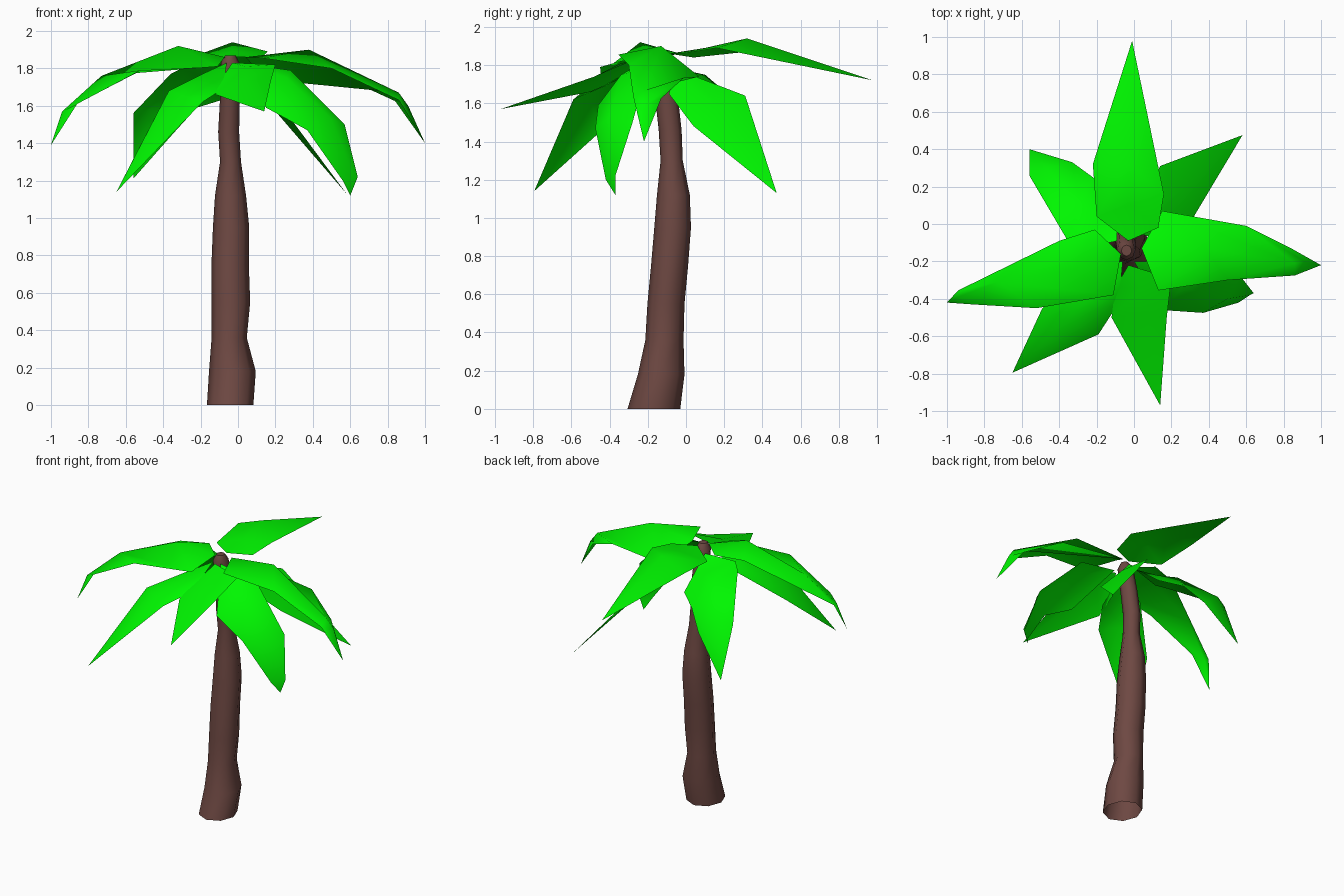
import bpy, math


def material(name, rgb):
    m = bpy.data.materials.new(name)
    m.diffuse_color = (*rgb, 1)
    return m


BARK = material("bark", (0.155, 0.065, 0.055))
GREEN = material("leaf_green", (0.0, 0.93, 0.0))


def add_mesh(name, verts, faces, mat):
    me = bpy.data.meshes.new(name)
    me.from_pydata(verts, [], faces)
    me.materials.append(mat)
    for p in me.polygons:
        p.use_smooth = len(p.vertices) < 5      # end cap stays flat
    me.update()
    ob = bpy.data.objects.new(name, me)
    bpy.context.collection.objects.link(ob)
    return ob


# Trunk: low-sided rings following a gentle bend (z, x, y, rx, ry), open below
SIDES = 8
RINGS = [
    (0.00, -0.042, -0.168, 0.124, 0.138),
    (0.18, -0.030, -0.130, 0.125, 0.122),
    (0.36, -0.047, -0.113, 0.094, 0.100),
    (0.55, -0.038, -0.105, 0.103, 0.097),
    (0.75, -0.042, -0.086, 0.100, 0.097),
    (0.95, -0.037, -0.070, 0.097, 0.096),
    (1.12, -0.040, -0.066, 0.083, 0.086),
    (1.30, -0.040, -0.075, 0.056, 0.058),
    (1.46, -0.050, -0.083, 0.056, 0.060),
    (1.64, -0.043, -0.103, 0.053, 0.060),
    (1.83, -0.042, -0.138, 0.050, 0.055),
    (1.87, -0.040, -0.142, 0.028, 0.030),
]
verts, faces = [], []
for z, x, y, rx, ry in RINGS:
    for i in range(SIDES):
        a = 2 * math.pi * i / SIDES
        verts.append((x + rx * math.cos(a), y + ry * math.sin(a), z))
for r in range(len(RINGS) - 1):
    for i in range(SIDES):
        j = (i + 1) % SIDES
        a, b = r * SIDES, (r + 1) * SIDES
        faces.append((a + i, a + j, b + j, b + i))
faces.append(tuple(range(len(verts) - SIDES, len(verts))))
add_mesh("trunk", verts, faces, BARK)


# Frond: a base point, cross rows of (left, rib, right), and a tip
def frond(name, base, rows, tip):
    v = [base] + [p for row in rows for p in row] + [tip]
    f = [(0, 2, 1), (0, 3, 2)]
    for r in range(len(rows) - 1):
        k = 1 + 3 * r
        for i in (k, k + 1):
            f.append((i, i + 1, i + 4, i + 3))
    k, t = len(v) - 4, len(v) - 1
    f += [(k, k + 1, t), (k + 1, k + 2, t)]
    add_mesh(name, v, f, GREEN)


frond("frond_back", (-0.03, -0.09, 1.86),
      [((-0.20, 0.04, 1.84), (-0.03, 0.10, 1.89), (0.13, -0.02, 1.86)),
       ((-0.22, 0.32, 1.87), (-0.03, 0.32, 1.94), (0.16, 0.16, 1.89))],
      (-0.01, 0.98, 1.72))

frond("frond_back_right", (0.01, -0.04, 1.80),
      [((0.03, 0.05, 1.74), (0.08, -0.01, 1.71), (0.13, -0.09, 1.65)),
       ((0.14, 0.31, 1.64), (0.25, 0.18, 1.57), (0.32, 0.04, 1.48))],
      (0.58, 0.475, 1.13))

frond("frond_right", (0.04, -0.13, 1.86),
      [((0.15, 0.07, 1.74), (0.38, -0.13, 1.90), (0.13, -0.355, 1.855)),
       ((0.60, -0.01, 1.735), (0.86, -0.21, 1.67), (0.50, -0.30, 1.80)),
       ((0.84, -0.13, 1.625), (0.91, -0.20, 1.60), (0.86, -0.275, 1.63))],
      (1.00, -0.22, 1.40))

frond("frond_front_right", (0.00, -0.20, 1.83),
      [((0.28, -0.20, 1.79), (0.26, -0.34, 1.75), (0.15, -0.46, 1.59)),
       ((0.57, -0.28, 1.50), (0.50, -0.40, 1.53), (0.37, -0.475, 1.47)),
       ((0.64, -0.37, 1.22), (0.62, -0.38, 1.22), (0.56, -0.42, 1.20))],
      (0.60, -0.37, 1.12))

frond("frond_front", (-0.03, -0.22, 1.83),
      [((0.20, -0.29, 1.82), (0.04, -0.34, 1.81), (-0.10, -0.34, 1.73)),
       ((0.175, -0.50, 1.73), (0.04, -0.48, 1.74), (-0.12, -0.50, 1.66))],
      (0.14, -0.97, 1.57))

frond("frond_front_left", (-0.06, -0.20, 1.83),
      [((-0.08, -0.42, 1.69), (-0.19, -0.34, 1.77), (-0.24, -0.22, 1.68)),
       ((-0.19, -0.59, 1.62), (-0.37, -0.52, 1.68), (-0.49, -0.45, 1.45))],
      (-0.65, -0.795, 1.14))

frond("frond_left", (-0.07, -0.16, 1.86),
      [((-0.11, -0.38, 1.81), (-0.32, -0.24, 1.92), (-0.21, -0.03, 1.86)),
       ((-0.52, -0.45, 1.79), (-0.73, -0.31, 1.76), (-0.40, -0.09, 1.85)),
       ((-0.86, -0.43, 1.61), (-0.94, -0.39, 1.57), (-0.94, -0.355, 1.57))],
      (-1.00, -0.42, 1.39))

frond("frond_back_left", (-0.09, -0.09, 1.82),
      [((-0.30, -0.14, 1.80), (-0.16, 0.05, 1.74), (-0.09, 0.15, 1.63)),
       ((-0.36, -0.08, 1.77), (-0.29, 0.10, 1.75), (-0.22, 0.25, 1.59)),
       ((-0.56, 0.26, 1.56), (-0.47, 0.30, 1.58), (-0.33, 0.33, 1.47))],
      (-0.56, 0.40, 1.21))
